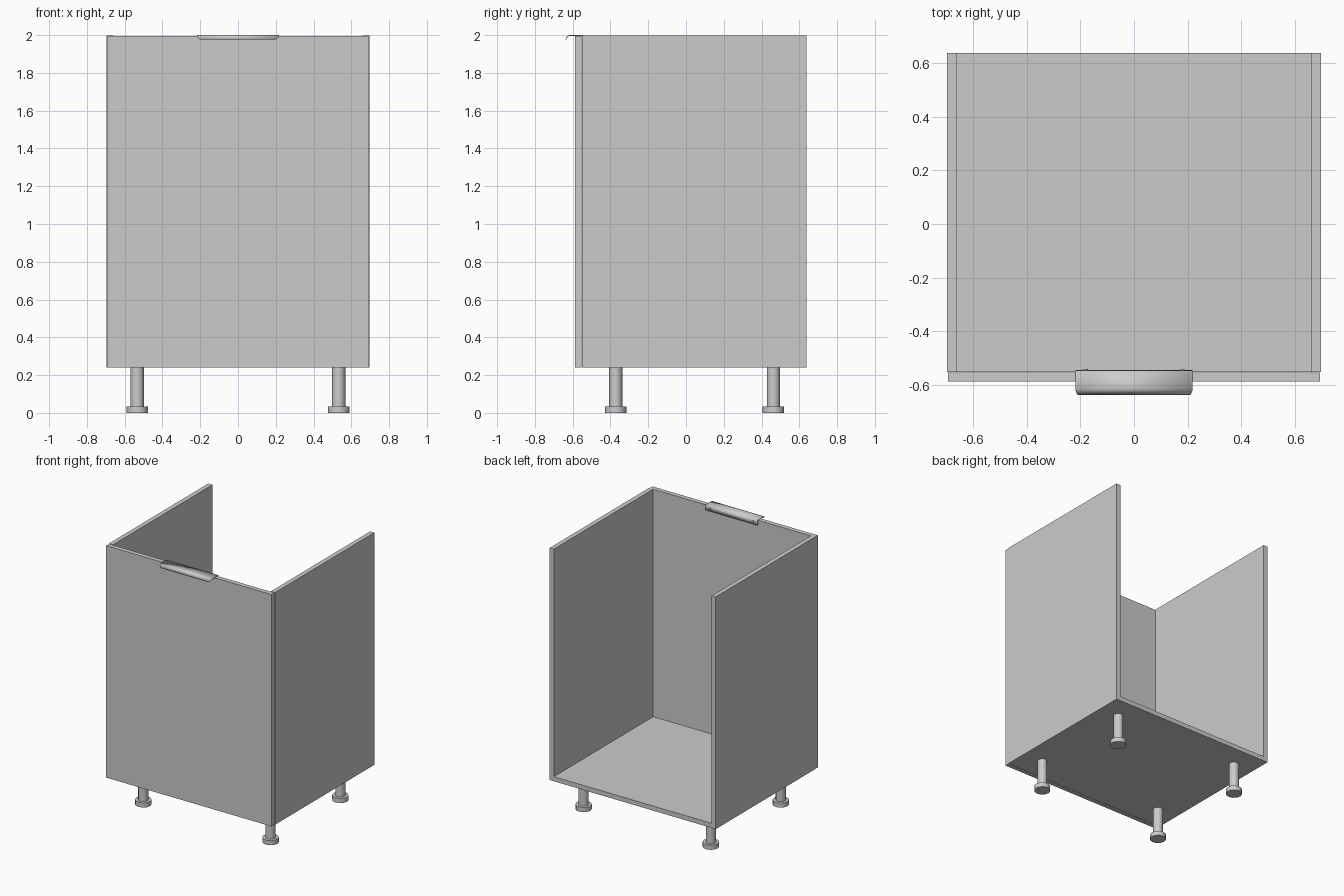
import bpy, bmesh, math
from mathutils import Matrix

if "Cube" in bpy.data.objects:
    bpy.data.objects.remove(bpy.data.objects["Cube"])


def finish(name, bm):
    mesh = bpy.data.meshes.new(name)
    bm.to_mesh(mesh)
    bm.free()
    ob = bpy.data.objects.new(name, mesh)
    bpy.context.collection.objects.link(ob)
    return ob


def box(name, x, y, z):
    bm = bmesh.new()
    bmesh.ops.create_cube(bm, size=1)
    for v in bm.verts:
        for i, (lo, hi) in enumerate((x, y, z)):
            v.co[i] = lo if v.co[i] < 0 else hi
    return finish(name, bm)


def smooth(ob, angle):
    bpy.ops.object.select_all(action='DESELECT')
    ob.select_set(True)
    bpy.context.view_layer.objects.active = ob
    bpy.ops.object.shade_smooth_by_angle(angle=math.radians(angle))


# Carcass: two sides and a bottom, open at the back and top
Y0, Y1 = -0.55, 0.637
Z0, Z1 = 0.24, 1.997
box("left_side_panel", (-0.695, -0.66), (Y0, Y1), (Z0, Z1))
box("right_side_panel", (0.66, 0.695), (Y0, Y1), (Z0, Z1))
box("bottom_panel", (-0.66, 0.66), (Y0, Y1), (Z0, Z0 + 0.035))

# Door, slightly narrower than the carcass
box("front_door", (-0.692, 0.692), (-0.587, -0.552), (Z0, 1.995))

# Handle: bent sheet with rear flange, flat top and curled front lip
# Each row is (y, z, half width); the width shrinks to round the front corners
R = 0.022
rows = [(-0.546, 1.96, 0.218), (-0.546, 1.998, 0.218), (-0.605, 1.998, 0.218)]
for i in range(7):
    a = math.radians(15 * i)
    y = -0.613 - R * math.sin(a)
    z = 1.998 - R * (1 - math.cos(a))
    t = (i + 1) / 8
    rows.append((y, z, 0.188 + 0.03 * math.sqrt(1 - t * t)))
bm = bmesh.new()
pairs = [(bm.verts.new((-w, y, z)), bm.verts.new((w, y, z))) for y, z, w in rows]
for (a, b), (c, d) in zip(pairs, pairs[1:]):
    bm.faces.new((a, b, d, c))
handle = finish("door_handle", bm)
mod = handle.modifiers.new("thickness", 'SOLIDIFY')
mod.thickness = 0.004
mod.offset = 0
smooth(handle, 35)

# Handle screws on the rear flange
for side in (-1, 1):
    bm = bmesh.new()
    bmesh.ops.create_cone(
        bm, cap_ends=True, segments=12, radius1=0.008, radius2=0.008, depth=0.006,
        matrix=Matrix.Translation((side * 0.18, -0.543, 1.978)) @ Matrix.Rotation(math.pi / 2, 4, 'X'))
    finish("handle_screw", bm)

# Legs: slim column on a wider foot disc
for x in (-0.533, 0.533):
    for y in (-0.372, 0.463):
        bm = bmesh.new()
        for r, lo, hi in ((0.035, 0.035, Z0), (0.057, 0, 0.035)):
            bmesh.ops.create_cone(
                bm, cap_ends=True, segments=12, radius1=r, radius2=r, depth=hi - lo,
                matrix=Matrix.Translation((x, y, (lo + hi) / 2)))
        smooth(finish("leg", bm), 40)
